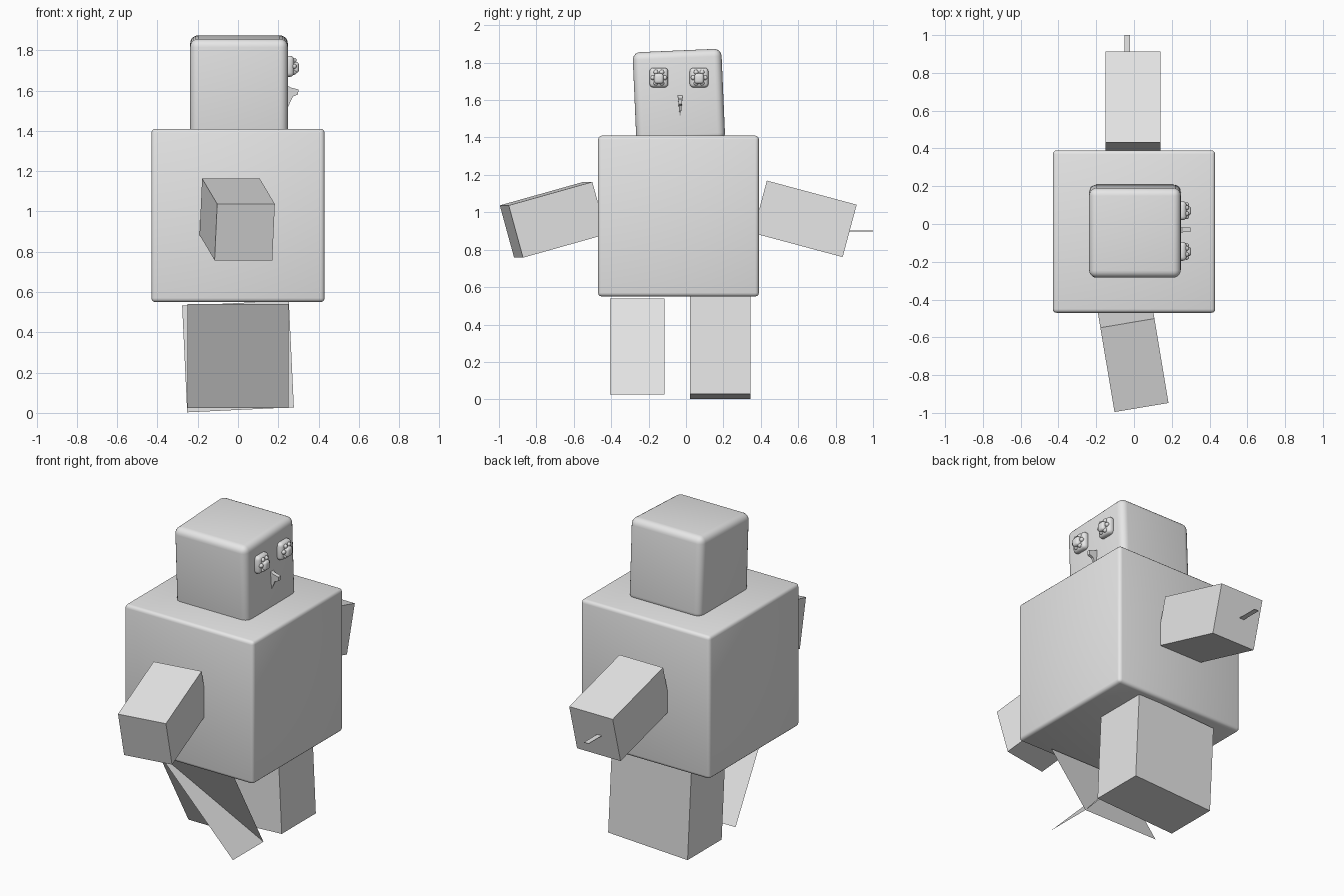
import bpy, bmesh
from math import radians, cos, sin, tau
from mathutils import Matrix, Vector

old = bpy.data.objects.get("Cube")
if old:
    bpy.data.objects.remove(old, do_unlink=True)

grey = bpy.data.materials.new("plain_grey")
grey.use_nodes = True
grey.diffuse_color = (0.8, 0.8, 0.8, 1)
grey.node_tree.nodes["Principled BSDF"].inputs["Base Color"].default_value = (0.8, 0.8, 0.8, 1)


def finish(name, bm, smooth=False):
    mesh = bpy.data.meshes.new(name)
    bm.to_mesh(mesh)
    bm.free()
    mesh.materials.append(grey)
    obj = bpy.data.objects.new(name, mesh)
    bpy.context.collection.objects.link(obj)
    if smooth:
        bpy.ops.object.select_all(action='DESELECT')
        obj.select_set(True)
        bpy.context.view_layer.objects.active = obj
        bpy.ops.object.shade_smooth_by_angle(angle=radians(40))
    return obj


def box(name, centre, size, rot=(0, 0, 0), bevel=0, segments=3):
    """Box turned about x, then y, then z (degrees), with optional rounded edges."""
    bm = bmesh.new()
    bmesh.ops.create_cube(bm, size=1)
    bmesh.ops.scale(bm, vec=size, verts=bm.verts)
    if bevel:
        bmesh.ops.bevel(bm, geom=bm.edges[:], offset=bevel, segments=segments,
                        profile=0.5, affect='EDGES')
    turn = Matrix.Identity(4)
    for angle, axis in zip(rot, "XYZ"):
        turn = Matrix.Rotation(radians(angle), 4, axis) @ turn
    bm.transform(Matrix.Translation(centre) @ turn)
    return finish(name, bm, bevel > 0)


def sheet(name, corners):
    bm = bmesh.new()
    bm.faces.new([bm.verts.new(c) for c in corners])
    return finish(name, bm)


# Body and tilted head
box("body", (0, -0.04, 0.98), (0.86, 0.86, 0.86), bevel=0.02)
box("head", (0.005, -0.038, 1.62), (0.485, 0.475, 0.49), rot=(2.5, 0, 0),
    bevel=0.04, segments=5)

# Arms slope down and outwards
box("right_arm", (-0.004, -0.71, 0.96), (0.29, 0.47, 0.29), rot=(15.5, 0, 9.5))
box("left_arm", (-0.005, 0.635, 0.965), (0.29, 0.497, 0.29), rot=(-15, 0, 0))
box("hand_tab", (-0.035, 0.9, 0.9), (0.03, 0.2, 0.003))

# Solid leg, leaning slightly
box("left_leg", (0, 0.183, 0.28), (0.53, 0.325, 0.53), rot=(0, -2.7, 0))

# Other leg made of two crossed diagonal sheets
x, near, far, low, high = 0.25, -0.405, -0.115, 0.025, 0.54
sheet("right_leg_cross_sheet", [(-x, near, high), (-x, far, low), (x, far, low), (x, near, high)])
sheet("right_leg_long_sheet", [(-x, near, high), (x, near, low), (x, far, low), (-x, far, high)])

# Eyes: rounded pad, raised centre and a ring of small bumps
for side, y in (("right", -0.145), ("left", 0.07)):
    box(side + "_eye_pad", (0.253, y, 1.72), (0.05, 0.10, 0.105), bevel=0.02)
    box(side + "_eye_centre", (0.28, y, 1.715), (0.045, 0.05, 0.055), bevel=0.014)
    bm = bmesh.new()
    for i in range(6):
        a = tau * i / 6
        spot = Vector((0.278, y + 0.032 * cos(a), 1.72 + 0.034 * sin(a)))
        bmesh.ops.create_icosphere(bm, subdivisions=2, radius=0.013,
                                   matrix=Matrix.Translation(spot))
    finish(side + "_eye_bumps", bm, True)

# Beak: a thin side profile given a little width
bm = bmesh.new()
profile = [(0.24, 1.63), (0.26, 1.615), (0.30, 1.605), (0.298, 1.58), (0.272, 1.57), (0.24, 1.5)]
face = bm.faces.new([bm.verts.new((px, -0.043, pz)) for px, pz in profile])
grown = bmesh.ops.extrude_face_region(bm, geom=[face])["geom"]
for v in grown:
    if isinstance(v, bmesh.types.BMVert):
        v.co.y += 0.024
for v in bm.verts:
    v.co.y = -0.031 + (v.co.y + 0.031) * max(0.1, (v.co.z - 1.5) / 0.11)
bmesh.ops.recalc_face_normals(bm, faces=bm.faces)
finish("beak", bm)
